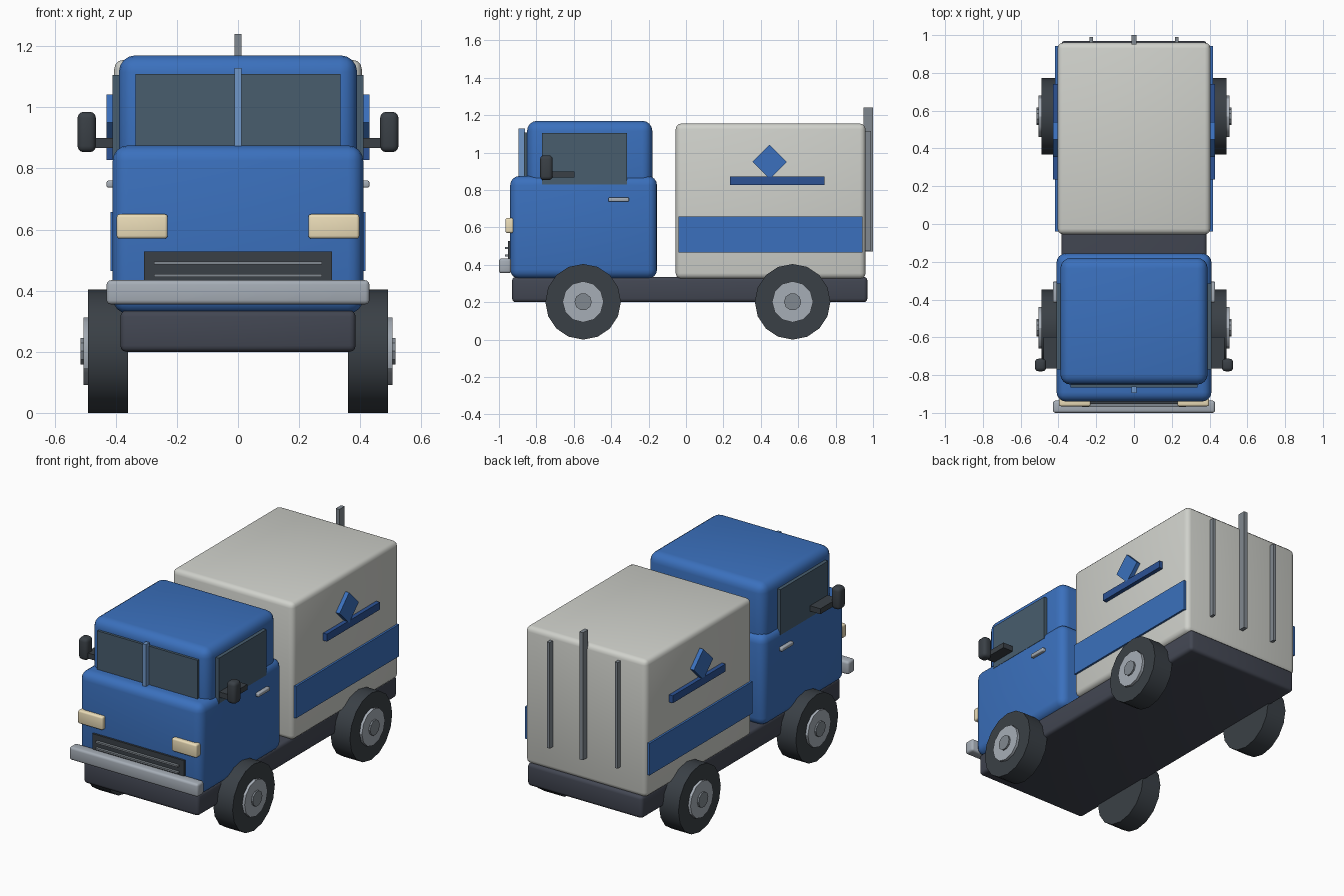
import bpy
import bmesh
from math import pi
from mathutils import Matrix, Vector

if "Cube" in bpy.data.objects:
    bpy.data.objects.remove(bpy.data.objects["Cube"], do_unlink=True)


def material(name, r, g, b):
    mat = bpy.data.materials.new(name)
    mat.use_nodes = True
    mat.diffuse_color = (r, g, b, 1)
    mat.node_tree.nodes["Principled BSDF"].inputs["Base Color"].default_value = (r, g, b, 1)
    return mat


BLUE = material("cab_blue", 0.043, 0.163, 0.51)
DARK_BLUE = material("dark_blue", 0.025, 0.085, 0.30)
PALE_BLUE = material("pale_blue", 0.16, 0.31, 0.58)
WHITE = material("cargo_white", 0.63, 0.64, 0.60)
FRAME = material("frame_dark", 0.055, 0.062, 0.085)
RUBBER = material("rubber", 0.042, 0.051, 0.061)
GLASS = material("glass", 0.065, 0.11, 0.155)
METAL = material("metal", 0.38, 0.42, 0.47)
STEEL = material("steel", 0.22, 0.25, 0.28)
LAMP = material("lamp", 0.83, 0.72, 0.48)


def finish(bm, name, mat):
    mesh = bpy.data.meshes.new(name)
    bm.to_mesh(mesh)
    bm.free()
    mesh.materials.append(mat)
    obj = bpy.data.objects.new(name, mesh)
    bpy.context.collection.objects.link(obj)
    bpy.ops.object.select_all(action="DESELECT")
    obj.select_set(True)
    bpy.context.view_layer.objects.active = obj
    bpy.ops.object.shade_smooth_by_angle()
    return obj


def box(name, mat, x, y, z, bevel=0, segments=3, roll=0):
    """Box given as (min, max) ranges, optionally rounded and rolled about x."""
    low, high = (Vector(corner) for corner in zip(x, y, z))
    bm = bmesh.new()
    bmesh.ops.create_cube(bm, size=1)
    bmesh.ops.scale(bm, vec=high - low, verts=bm.verts)
    if bevel:
        bmesh.ops.bevel(bm, geom=bm.edges[:], offset=bevel, segments=segments,
                        profile=0.5, affect="EDGES")
    bmesh.ops.rotate(bm, matrix=Matrix.Rotation(roll, 3, "X"), verts=bm.verts)
    bmesh.ops.translate(bm, vec=(low + high) / 2, verts=bm.verts)
    return finish(bm, name, mat)


def pair(name, mat, x, y, z, **options):
    """The same box on the left (+x) and right (-x)."""
    box("left_" + name, mat, x, y, z, **options)
    box("right_" + name, mat, (-x[1], -x[0]), y, z, **options)


def disc(name, mat, x, y, radius, sides):
    """Cylinder along x between the two x values, on the axle height."""
    bm = bmesh.new()
    bmesh.ops.create_cone(bm, cap_ends=True, segments=sides, radius1=radius,
                          radius2=radius, depth=abs(x[1] - x[0]))
    bmesh.ops.rotate(bm, matrix=Matrix.Rotation(pi / 2, 3, "Y"), verts=bm.verts)
    bmesh.ops.translate(bm, vec=(sum(x) / 2, y, AXLE_Z), verts=bm.verts)
    finish(bm, name, mat)


# Chassis, cab and cargo body
box("chassis", FRAME, (-0.385, 0.385), (-0.93, 0.97), (0.2, 0.335), bevel=0.02)
box("cab_lower", BLUE, (-0.41, 0.41), (-0.94, -0.155), (0.325, 0.875), bevel=0.05, segments=4)
box("cab_upper", BLUE, (-0.39, 0.39), (-0.85, -0.18), (0.72, 1.17), bevel=0.055, segments=4)
box("cargo_body", WHITE, (-0.405, 0.405), (-0.055, 0.96), (0.325, 1.155), bevel=0.03)

# Windows and windscreen divider
box("windscreen", GLASS, (-0.335, 0.335), (-0.865, -0.84), (0.86, 1.108))
box("windscreen_divider", PALE_BLUE, (-0.012, 0.012), (-0.895, -0.86), (0.86, 1.128))
pair("window", GLASS, (0.38, 0.411), (-0.77, -0.315), (0.83, 1.105))

# Door handles and mirrors
pair("door_handle", METAL, (0.4, 0.43), (-0.415, -0.305), (0.737, 0.76), bevel=0.006)
pair("mirror_arm", RUBBER, (0.38, 0.48), (-0.765, -0.597), (0.867, 0.9))
pair("mirror", RUBBER, (0.465, 0.525), (-0.78, -0.713), (0.853, 0.985), bevel=0.02)

# Front end
pair("headlight", LAMP, (0.23, 0.397), (-0.965, -0.92), (0.57, 0.65), bevel=0.01)
box("grille", RUBBER, (-0.307, 0.307), (-0.952, -0.92), (0.39, 0.528))
for i, z in enumerate((0.45, 0.49)):
    box(f"grille_slat_{i + 1}", STEEL, (-0.275, 0.275), (-0.968, -0.945), (z - 0.005, z + 0.005))
box("bumper", METAL, (-0.43, 0.43), (-1.0, -0.935), (0.355, 0.434), bevel=0.014)

# Side stripes and decoration
pair("side_stripe", BLUE, (0.395, 0.417), (-0.04, 0.943), (0.465, 0.658))
pair("side_bar", DARK_BLUE, (0.395, 0.43), (0.235, 0.74), (0.827, 0.872))
pair("side_diamond", BLUE, (0.395, 0.43), (0.382, 0.512), (0.885, 1.015), roll=pi / 4)

# Rear posts
pair("rear_post", STEEL, (0.218, 0.236), (0.95, 0.99), (0.475, 1.115))
box("middle_rear_post", STEEL, (-0.012, 0.012), (0.95, 1.0), (0.47, 1.24))

# Wheels
AXLE_Z = 0.202
for end, y in (("front", -0.55), ("rear", 0.57)):
    for side, s in (("left", 1), ("right", -1)):
        wheel = f"{end}_{side}"
        disc(wheel + "_tyre", RUBBER, (0.36 * s, 0.49 * s), y, AXLE_Z, 16)
        disc(wheel + "_hub", METAL, (0.45 * s, 0.506 * s), y, 0.11, 12)
        disc(wheel + "_hub_cap", STEEL, (0.48 * s, 0.516 * s), y, 0.046, 10)
